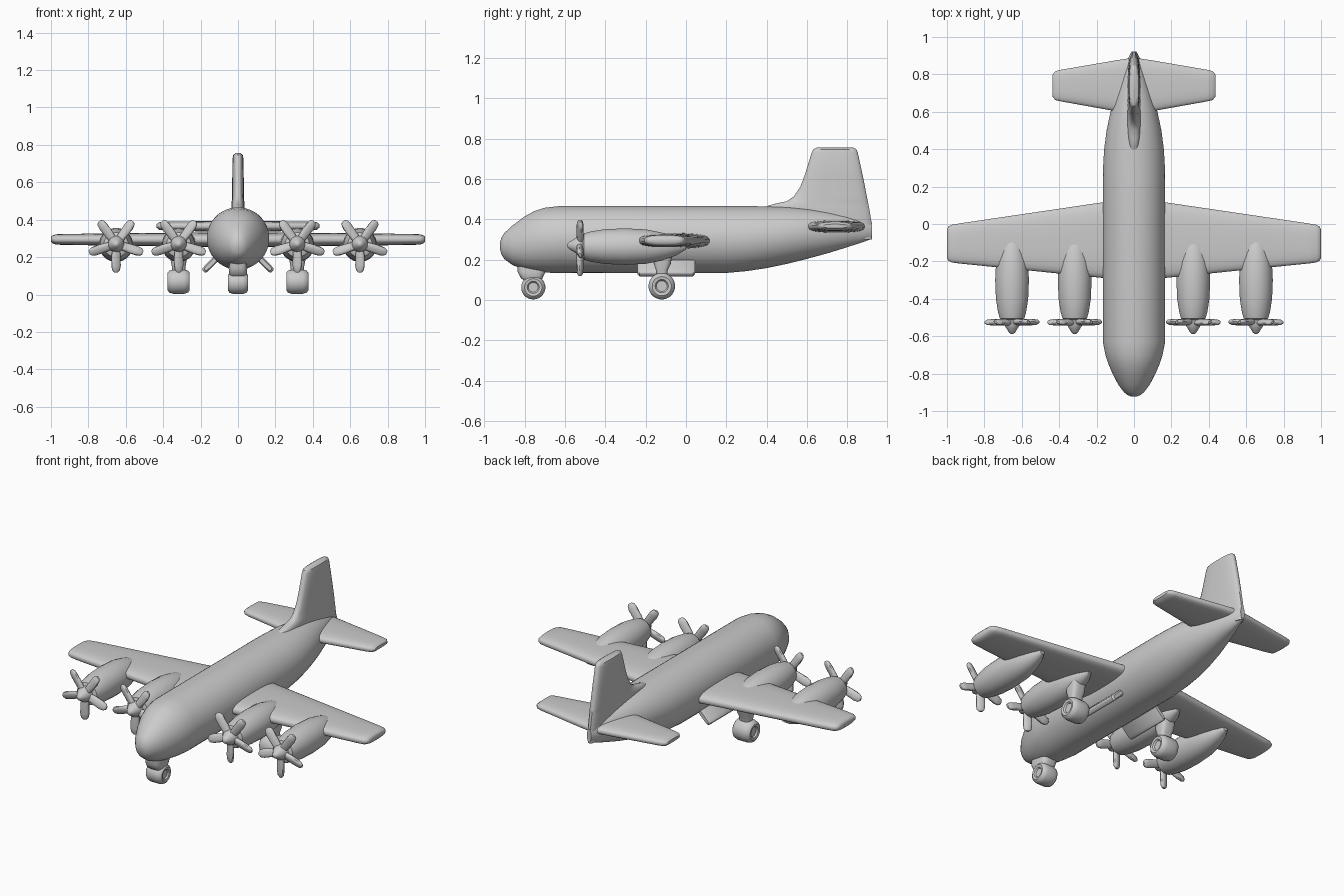
import bpy, bmesh, math
from mathutils import Vector, Matrix

if "Cube" in bpy.data.objects:
    bpy.data.objects.remove(bpy.data.objects["Cube"])


def finish(name, bm, mirror=False):
    bmesh.ops.recalc_face_normals(bm, faces=bm.faces)
    me = bpy.data.meshes.new(name)
    bm.to_mesh(me)
    bm.free()
    ob = bpy.data.objects.new(name, me)
    bpy.context.collection.objects.link(ob)
    if mirror:
        ob.modifiers.new("mirror", 'MIRROR').use_mirror_merge = False
    bpy.ops.object.select_all(action='DESELECT')
    ob.select_set(True)
    bpy.context.view_layer.objects.active = ob
    bpy.ops.object.shade_smooth_by_angle(angle=math.radians(40))
    return ob


def loft(bm, axis, rings, n=32, power=2.0, matrix=None):
    """Skin rings (position, u min, u max, v min, v max) of superellipse section.
    axis x: u=y v=z, axis y: u=x v=z, axis z: u=y v=x"""
    loops = []
    for t, u0, u1, v0, v1 in rings:
        loop = []
        for i in range(n):
            a = 2 * math.pi * (i + 0.5) / n
            c, s = math.cos(a), math.sin(a)
            u = (u0 + u1) / 2 + (u1 - u0) / 2 * math.copysign(abs(c) ** (2 / power), c)
            v = (v0 + v1) / 2 + (v1 - v0) / 2 * math.copysign(abs(s) ** (2 / power), s)
            co = {'x': (t, u, v), 'y': (u, t, v), 'z': (v, u, t)}[axis]
            co = Vector(co)
            loop.append(bm.verts.new(matrix @ co if matrix else co))
        loops.append(loop)
    for a, b in zip(loops, loops[1:]):
        for i in range(n):
            bm.faces.new((a[i], a[(i + 1) % n], b[(i + 1) % n], b[i]))
    bm.faces.new(loops[0])
    bm.faces.new(loops[-1])


def part(name, axis, rings, n=32, power=2.0, mirror=False, matrix=None):
    bm = bmesh.new()
    loft(bm, axis, rings, n, power, matrix)
    return finish(name, bm, mirror)


# Fuselage: y, half width, bottom, top
body = [(-.923, .012, .258, .282), (-.915, .034, .225, .31), (-.90, .053, .203, .333),
        (-.86, .084, .173, .37), (-.80, .115, .15, .415), (-.75, .137, .141, .442),
        (-.70, .153, .136, .458), (-.63, .167, .133, .466), (.20, .167, .134, .466),
        (.30, .166, .143, .466), (.40, .16, .158, .465), (.50, .147, .179, .463),
        (.60, .126, .204, .455), (.70, .096, .231, .44), (.80, .064, .262, .42),
        (.88, .034, .288, .40), (.922, .014, .304, .385)]
part("fuselage", 'y', [(y, -w, w, b, t) for y, w, b, t in body], n=40)

# Main wing
part("wing", 'x', [(0, -.305, .14, .252, .334), (.20, -.286, .112, .255, .332),
                   (.93, -.212, .004, .265, .324), (.975, -.206, -.004, .267, .322),
                   (.993, -.196, -.014, .274, .316), (1.0, -.18, -.03, .283, .307)],
     n=28, power=2.8, mirror=True)

# Tailplane
part("tailplane", 'x', [(0, .58, .89, .333, .395), (.10, .603, .875, .335, .394),
                        (.39, .655, .825, .342, .390), (.42, .662, .818, .345, .388),
                        (.435, .68, .80, .357, .376)], n=28, power=2.8, mirror=True)

# Fin with curved dorsal fillet
fin = [(.30, .45, .922, .030), (.38, .36, .922, .036), (.45, .375, .91, .036), (.466, .40, .907, .035),
       (.48, .45, .904, .034), (.49, .50, .902, .034), (.515, .535, .897, .033),
       (.56, .565, .888, .032), (.62, .588, .876, .031), (.73, .622, .852, .029),
       (.747, .63, .845, .025), (.756, .65, .828, .012)]
part("fin", 'z', [(z, a, b, -w, w) for z, a, b, w in fin], n=28, power=2.8)

# Engines: nacelle, spinner and five-bladed propeller, mirrored
nacelle = [(-.515, .045), (-.505, .066), (-.47, .076), (-.40, .087), (-.30, .091),
           (-.20, .086), (-.12, .070), (-.05, .045), (.0, .015)]
spinner = [(-.588, .007), (-.58, .017), (-.56, .029), (-.54, .042), (-.50, .046)]
blade = [(.02, .020, .014), (.06, .024, .015), (.115, .026, .014), (.14, .021, .012),
         (.151, .010, .006)]
for place, x, cz in (("inner", .317, .265), ("outer", .652, .265)):
    part(place + "_nacelle", 'y',
         [(y, x - r, x + r, cz - r, cz + r) for y, r in nacelle], n=24, mirror=True)
    bm = bmesh.new()
    loft(bm, 'y', [(y, x - r, x + r, .27 - r, .27 + r) for y, r in spinner], n=20)
    for k in range(5):
        m = (Matrix.Translation((x, -.525, .27))
             @ Matrix.Rotation(math.pi + k * math.tau / 5, 4, 'Y')
             @ Matrix.Rotation(math.radians(20), 4, 'Z'))
        loft(bm, 'z', [(z, -t, t, -w, w) for z, w, t in blade], n=12, power=2.5, matrix=m)
    finish(place + "_propeller", bm, mirror=True)


# Wheels: rounded tyre with a recessed hub on each side
def wheel(name, x, y, r, w, mirror=False):
    prof = [(-w * .8, .4), (-w * .95, .5), (-w, .72), (-w * .85, .9), (-w * .5, 1),
            (w * .5, 1), (w * .85, .9), (w, .72), (w * .95, .5), (w * .8, .4)]
    part(name, 'x', [(x + t, y - r * k, y + r * k, r + .003 - r * k, r + .003 + r * k)
                     for t, k in prof], n=24, mirror=mirror)


wheel("main_wheel", .317, -.12, .066, .059, True)
wheel("nose_wheel", 0, -.757, .06, .053)

# Undercarriage legs
part("main_leg", 'z', [(.10, -.145, -.095, .285, .349), (.15, -.15, -.09, .28, .354),
                       (.18, -.16, -.075, .275, .36), (.27, -.17, -.06, .27, .365)],
     n=20, power=3.5, mirror=True)
part("nose_leg", 'z', [(.085, -.79, -.72, -.035, .035), (.11, -.82, -.71, -.048, .048),
                       (.14, -.835, -.695, -.05, .05), (.19, -.835, -.69, -.045, .045)],
     n=20, power=3.5)

# Splayed panels below the wing roots
tilt = Matrix.Translation((.145, 0, .163)) @ Matrix.Rotation(math.radians(45), 4, 'Y')
part("lower_panel", 'y', [(-.24, -.05, .045, -.01, .01), (-.23, -.06, .055, -.017, .017),
                          (.035, -.06, .055, -.017, .017), (.045, -.05, .045, -.01, .01)],
     n=20, power=5, mirror=True, matrix=tilt)
